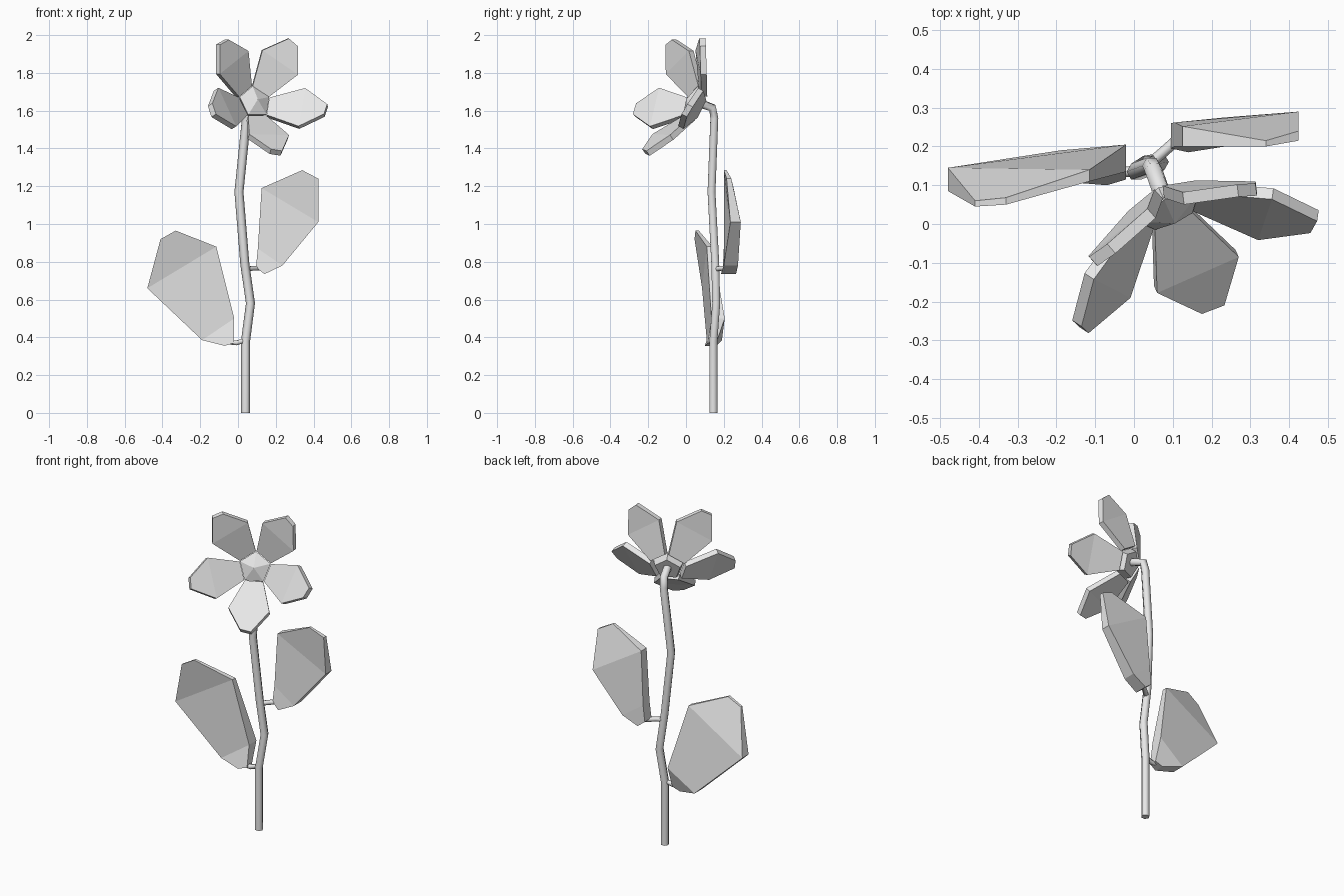
import bpy, bmesh, math
from mathutils import Vector, Matrix

cube = bpy.data.objects.get("Cube")
if cube:
    bpy.data.objects.remove(cube, do_unlink=True)

grey = bpy.data.materials.new("light_grey")
grey.use_nodes = True
grey.diffuse_color = (0.8, 0.8, 0.8, 1)
grey.node_tree.nodes["Principled BSDF"].inputs["Base Color"].default_value = (0.8, 0.8, 0.8, 1)


def finish(name, data):
    data.materials.append(grey)
    ob = bpy.data.objects.new(name, data)
    bpy.context.collection.objects.link(ob)
    return ob


def tube(name, path, radius):
    """Six-sided tube along a polyline."""
    cu = bpy.data.curves.new(name, 'CURVE')
    cu.dimensions = '3D'
    cu.bevel_depth, cu.bevel_resolution, cu.use_fill_caps = radius, 1, True
    sp = cu.splines.new('POLY')
    sp.points.add(len(path) - 1)
    for p, co in zip(sp.points, path):
        p.co = (*co, 1)
    return finish(name, cu)


def slab(name, front, back, panels):
    """Closed shell between two matching outlines, each folded into panels."""
    bm = bmesh.new()
    f = [bm.verts.new(p) for p in front]
    b = [bm.verts.new(p) for p in back]
    n = len(f)
    for panel in panels:
        bm.faces.new([f[i] for i in panel])
        bm.faces.new([b[i] for i in reversed(panel)])
    for i in range(n):
        j = (i + 1) % n
        bm.faces.new((f[j], f[i], b[i], b[j]))
    bmesh.ops.recalc_face_normals(bm, faces=bm.faces)
    me = bpy.data.meshes.new(name)
    bm.to_mesh(me)
    bm.free()
    return finish(name, me)


# Stem and leaf stalks
tube("stem", [(.04, .145, 0), (.04, .145, .38), (.066, .16, .58), (.036, .155, .79),
              (.005, .135, 1.17), (.045, .15, 1.56), (.05, .14, 1.615), (.075, .07, 1.64)], .024)
tube("left_leaf_stalk", [(.04, .155, .76), (.075, .185, .765), (.12, .225, .765)], .014)
tube("right_leaf_stalk", [(.04, .145, .385), (-.01, .135, .37), (-.05, .135, .375)], .014)

# Leaves: outline rows are x, z, front y, back y
leaves = {
    "left_leaf": [(.095, .77, .195, .26), (.14, .735, .185, .265), (.235, .78, .2, .275),
                  (.425, 1.01, .235, .29), (.425, 1.24, .215, .24), (.34, 1.285, .2, .215),
                  (.125, 1.19, .2, .252), (.105, .87, .2, .262)],
    "right_leaf": [(-.02, .37, .115, .16), (-.07, .355, .1, .16), (-.19, .385, .11, .19),
                   (-.48, .66, .085, .145), (-.41, .92, .045, .06), (-.33, .965, .05, .068),
                   (-.115, .88, .11, .14), (-.02, .5, .135, .205)],
}
for name, rows in leaves.items():
    slab(name, [(x, f, z) for x, z, f, b in rows], [(x, b, z) for x, z, f, b in rows],
         [(0, 1, 2, 7), (2, 3, 6, 7), (3, 4, 5, 6)])

# Flower frame: u sideways, v up, n facing out of the bloom
u = Vector((.91, .41, 0)).normalized()
n = Vector((.381, -.846, .375)).normalized()
v = n.cross(u).normalized()
u = v.cross(n)
frame = Matrix.Translation((.09, .035, 1.645)) @ Matrix((u, v, n)).transposed().to_4x4()

# Petals: outline rows are radius, half-width offset, height
outline = [(.075, -.052, 0), (.225, -.115, .105), (.335, -.032, .165),
           (.345, .03, .165), (.23, .115, .105), (.075, .052, 0)]
thickness = Vector((.016, 0, -.028))
for k in range(5):
    turn = frame @ Matrix.Rotation(math.radians(72 * k - 90), 4, 'Z')
    slab(f"petal_{k + 1}", [turn @ Vector(p) for p in outline],
         [turn @ (Vector(p) + thickness) for p in outline],
         [(0, 1, 4, 5), (1, 2, 3, 4)])

# Flower centre: faceted pentagonal bud with corners between the petals
bm = bmesh.new()
rings = []
for radius, height in ((.09, .004), (.075, -.04)):
    rings.append([bm.verts.new((radius * math.cos(a), radius * math.sin(a), height))
                  for a in (math.radians(72 * k - 54) for k in range(5))])
apex = bm.verts.new((0, 0, .04))
for i in range(5):
    j = (i + 1) % 5
    bm.faces.new((rings[0][i], rings[0][j], apex))
    bm.faces.new((rings[0][j], rings[0][i], rings[1][i], rings[1][j]))
bm.faces.new(rings[1][::-1])
bmesh.ops.recalc_face_normals(bm, faces=bm.faces)
bm.transform(frame)
mesh = bpy.data.meshes.new("flower_centre")
bm.to_mesh(mesh)
bm.free()
finish("flower_centre", mesh)
